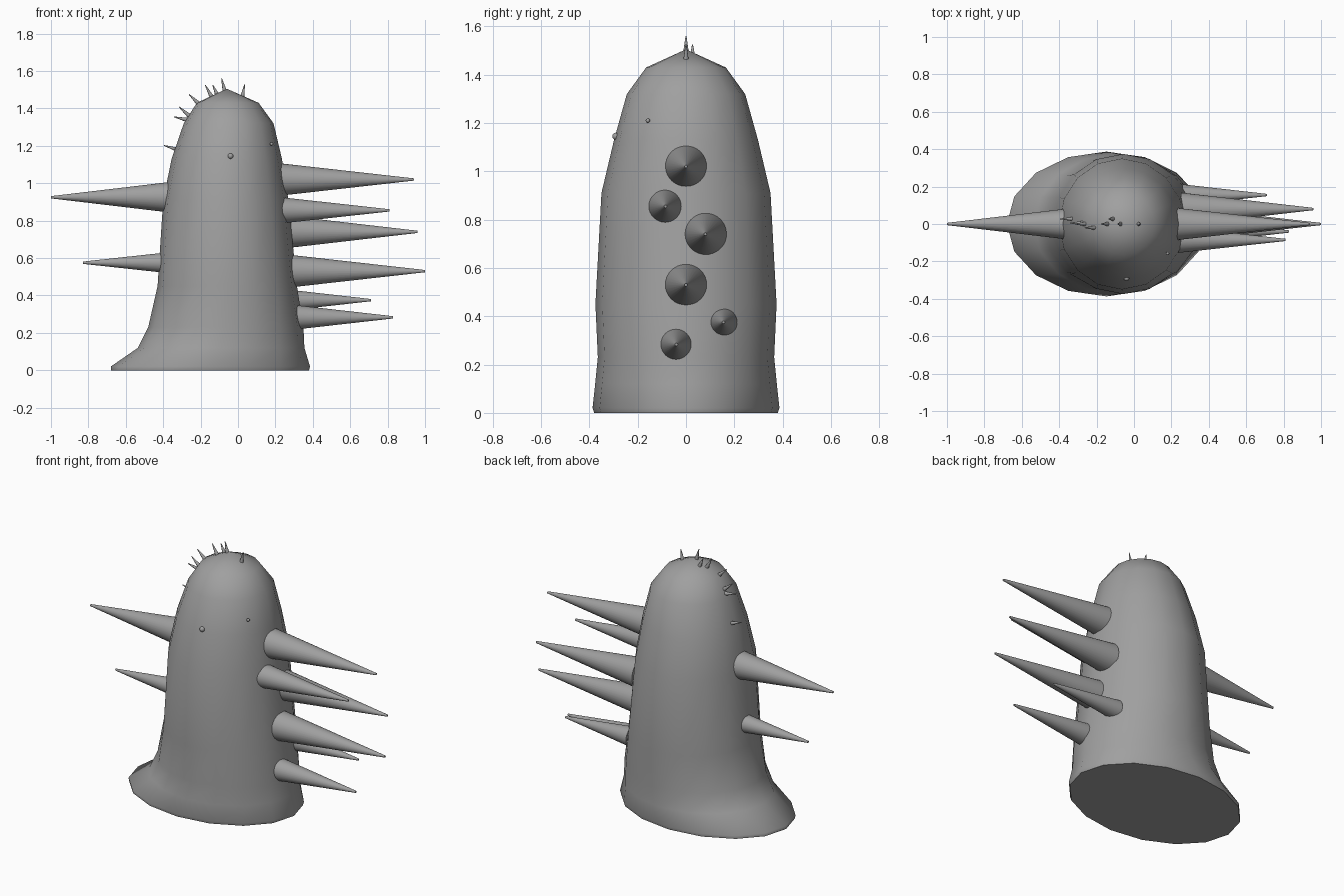
import bpy, bmesh, math
from mathutils import Vector

if "Cube" in bpy.data.objects:
    bpy.data.objects.remove(bpy.data.objects["Cube"])

grey = bpy.data.materials.new("plain_grey")
grey.use_nodes = True
colour = (0.35, 0.35, 0.35, 1)
grey.diffuse_color = colour
grey.node_tree.nodes["Principled BSDF"].inputs["Base Color"].default_value = colour


def finish(name, bm, angle=40):
    bmesh.ops.recalc_face_normals(bm, faces=bm.faces)
    mesh = bpy.data.meshes.new(name)
    bm.to_mesh(mesh)
    bm.free()
    mesh.materials.append(grey)
    obj = bpy.data.objects.new(name, mesh)
    bpy.context.collection.objects.link(obj)
    bpy.ops.object.select_all(action="DESELECT")
    obj.select_set(True)
    bpy.context.view_layer.objects.active = obj
    bpy.ops.object.shade_smooth_by_angle(angle=math.radians(angle))
    return obj


def spike(name, base, tip, radius, tip_radius, sides):
    base, tip = Vector(base), Vector(tip)
    axis = tip - base
    bm = bmesh.new()
    bmesh.ops.create_cone(bm, cap_ends=True, segments=sides, radius1=radius,
                          radius2=tip_radius, depth=axis.length)
    obj = finish(name, bm)
    obj.rotation_euler = axis.to_track_quat("Z", "Y").to_euler()
    obj.location = (base + tip) / 2


# Body: stacked ellipses (height, left edge, right edge, half depth)
SIDES = 16
profile = [
    (0, -.68, .38, .38), (.02, -.68, .385, .387), (.12, -.535, .355, .376),
    (.23, -.48, .35, .365), (.45, -.43, .315, .375), (.91, -.40, .27, .35),
    (1.13, -.355, .235, .298), (1.32, -.29, .19, .245), (1.43, -.22, .11, .165),
]
bm = bmesh.new()
rings = []
for z, x0, x1, depth in profile:
    ring = []
    for i in range(SIDES):
        a = math.tau * i / SIDES
        ring.append(bm.verts.new(((x0 + x1) / 2 + (x1 - x0) / 2 * math.cos(a),
                                  depth * math.sin(a), z)))
    rings.append(ring)
apex = bm.verts.new((-.06, 0, 1.505))
bm.faces.new(rings[0])
for i in range(SIDES):
    j = (i + 1) % SIDES
    for low, high in zip(rings, rings[1:]):
        bm.faces.new((low[i], low[j], high[j], high[i]))
    bm.faces.new((rings[-1][i], rings[-1][j], apex))
finish("body", bm, 60)

# Large side spikes: (base x, tip x, y, z, radius)
side_spikes = [
    (.22, .94, 0, 1.02, .087), (.23, .81, -.085, .855, .07),
    (.25, .96, .08, .74, .088), (.27, 1, 0, .53, .088),
    (.26, .71, .155, .375, .057), (.30, .83, -.04, .283, .066),
    (-.36, -1, 0, .925, .082), (-.38, -.83, 0, .575, .055),
]
for n, (x0, x1, y, z, r) in enumerate(side_spikes):
    spike(f"side_spike_{n + 1}", (x0, y, z), (x1, y, z), r, .006, 32)

# Small hair spikes on the head: (base x, base z, tip x, tip z, y)
hairs = [
    (.022, 1.455, .035, 1.527, 0), (-.07, 1.49, -.088, 1.56, 0),
    (-.11, 1.47, -.135, 1.525, .027), (-.14, 1.46, -.175, 1.525, 0),
    (-.21, 1.425, -.262, 1.475, -.02), (-.26, 1.36, -.315, 1.408, 0),
    (-.27, 1.338, -.342, 1.355, .005), (-.32, 1.178, -.395, 1.202, .027),
]
for n, (x0, z0, x1, z1, y) in enumerate(hairs):
    spike(f"hair_spike_{n + 1}", (x0, y, z0), (x1, y, z1), .012, .002, 12)

# Tiny bead eyes
for name, spot, r in (("right_eye", (-.04, -.29, 1.145), .015),
                      ("left_eye", (.18, -.158, 1.21), .009)):
    bm = bmesh.new()
    bmesh.ops.create_uvsphere(bm, u_segments=16, v_segments=8, radius=r)
    finish(name, bm).location = spot
